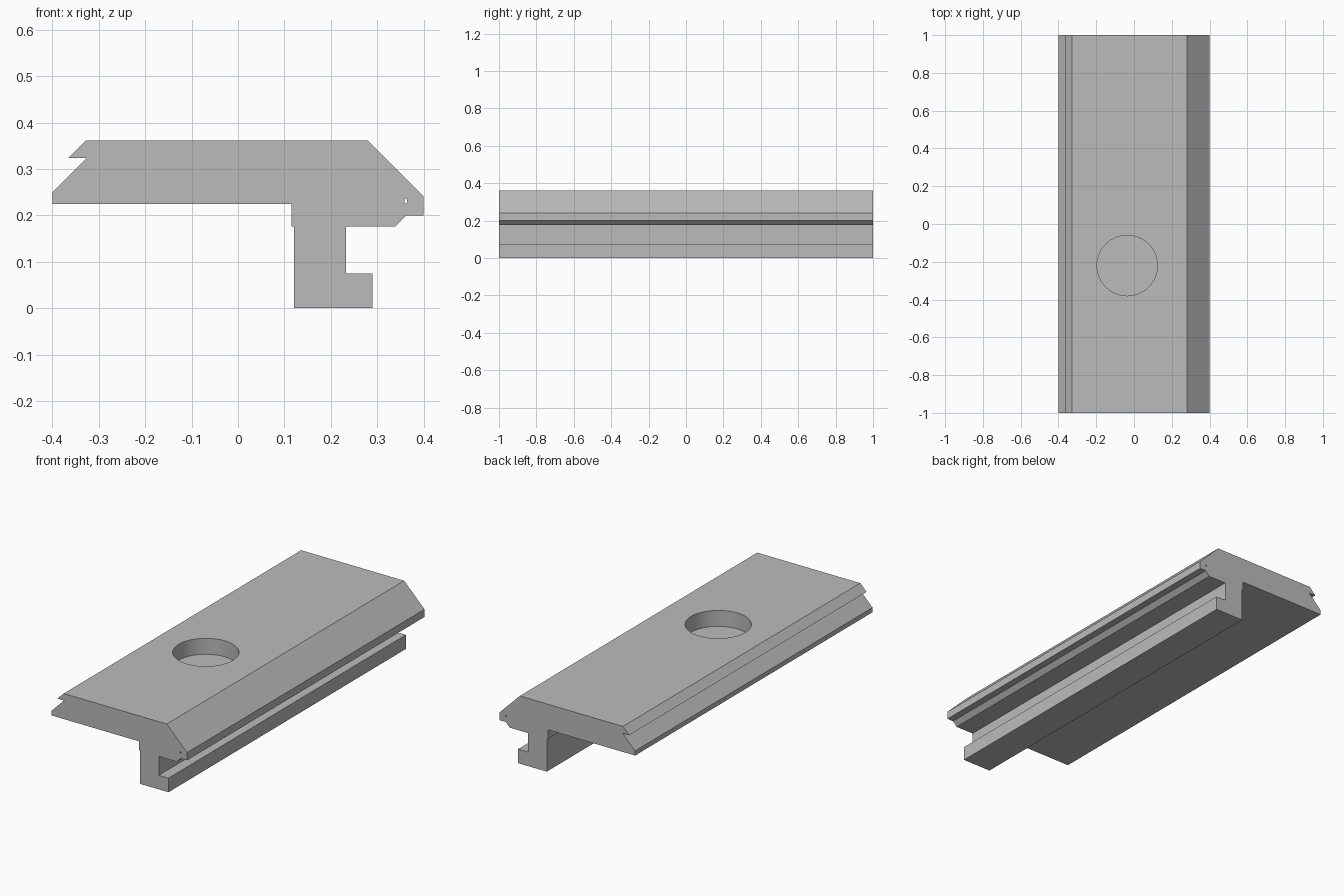
import bpy
import bmesh
import math
from mathutils import Matrix

cube = bpy.data.objects.get("Cube")
if cube:
    bpy.data.objects.remove(cube, do_unlink=True)

grey = bpy.data.materials.new("plain grey")
grey.use_nodes = True
grey.diffuse_color = (0.5, 0.5, 0.5, 1)
grey.node_tree.nodes["Principled BSDF"].inputs["Base Color"].default_value = (0.5, 0.5, 0.5, 1)


def add_object(name, bm):
    bmesh.ops.recalc_face_normals(bm, faces=bm.faces)
    mesh = bpy.data.meshes.new(name)
    bm.to_mesh(mesh)
    bm.free()
    mesh.materials.append(grey)
    obj = bpy.data.objects.new(name, mesh)
    bpy.context.collection.objects.link(obj)
    return obj


def extrude_profile(name, points, half_length):
    """Extrude an x-z outline along y."""
    bm = bmesh.new()
    face = bm.faces.new([bm.verts.new((x, -half_length, z)) for x, z in points])
    ext = bmesh.ops.extrude_face_region(bm, geom=[face])
    verts = [g for g in ext["geom"] if isinstance(g, bmesh.types.BMVert)]
    bmesh.ops.translate(bm, verts=verts, vec=(0, 2 * half_length, 0))
    return add_object(name, bm)


def cut(target, cutter):
    cutter.hide_render = True
    cutter.hide_set(True)
    mod = target.modifiers.new(cutter.name, "BOOLEAN")
    mod.operation = "DIFFERENCE"
    mod.solver = "EXACT"
    mod.object = cutter
    bpy.context.view_layer.objects.active = target
    bpy.ops.object.modifier_apply(modifier=mod.name)
    bpy.data.objects.remove(cutter, do_unlink=True)


# Rail body: bevelled plate, notched left edge and hooked foot
TOP = 0.361
rail = extrude_profile("profiled_rail", [
    (-0.328, TOP), (0.28, TOP),                                  # top
    (0.4, 0.241), (0.4, 0.2), (0.363, 0.2), (0.339, 0.176),      # right lip
    (0.233, 0.176), (0.233, 0.075), (0.29, 0.075), (0.29, 0),    # hook
    (0.121, 0), (0.121, 0.176), (0.115, 0.176), (0.115, 0.225),  # foot back
    (-0.4, 0.225), (-0.4, 0.25),                                 # underside
    (-0.326, 0.324), (-0.365, 0.324),                            # left notch
], 1.0)

# Blind round pocket in the top
DEPTH = 0.085
bm = bmesh.new()
bmesh.ops.create_cone(bm, cap_ends=True, segments=64, radius1=0.16, radius2=0.16,
                      depth=2 * DEPTH, matrix=Matrix.Translation((-0.036, -0.22, TOP)))
cut(rail, add_object("pocket_cutter", bm))

# Tiny slot running lengthwise through the right lip
slot = [(0.361 + 0.003 * math.cos(a), 0.231 + 0.006 * math.sin(a))
        for a in (math.tau * i / 6 + math.pi / 6 for i in range(6))]
cut(rail, extrude_profile("slot_cutter", slot, 1.1))

# Smooth pocket wall, sharp everywhere else
bpy.ops.object.select_all(action="DESELECT")
rail.select_set(True)
bpy.context.view_layer.objects.active = rail
bpy.ops.object.shade_smooth_by_angle(angle=math.radians(20))
